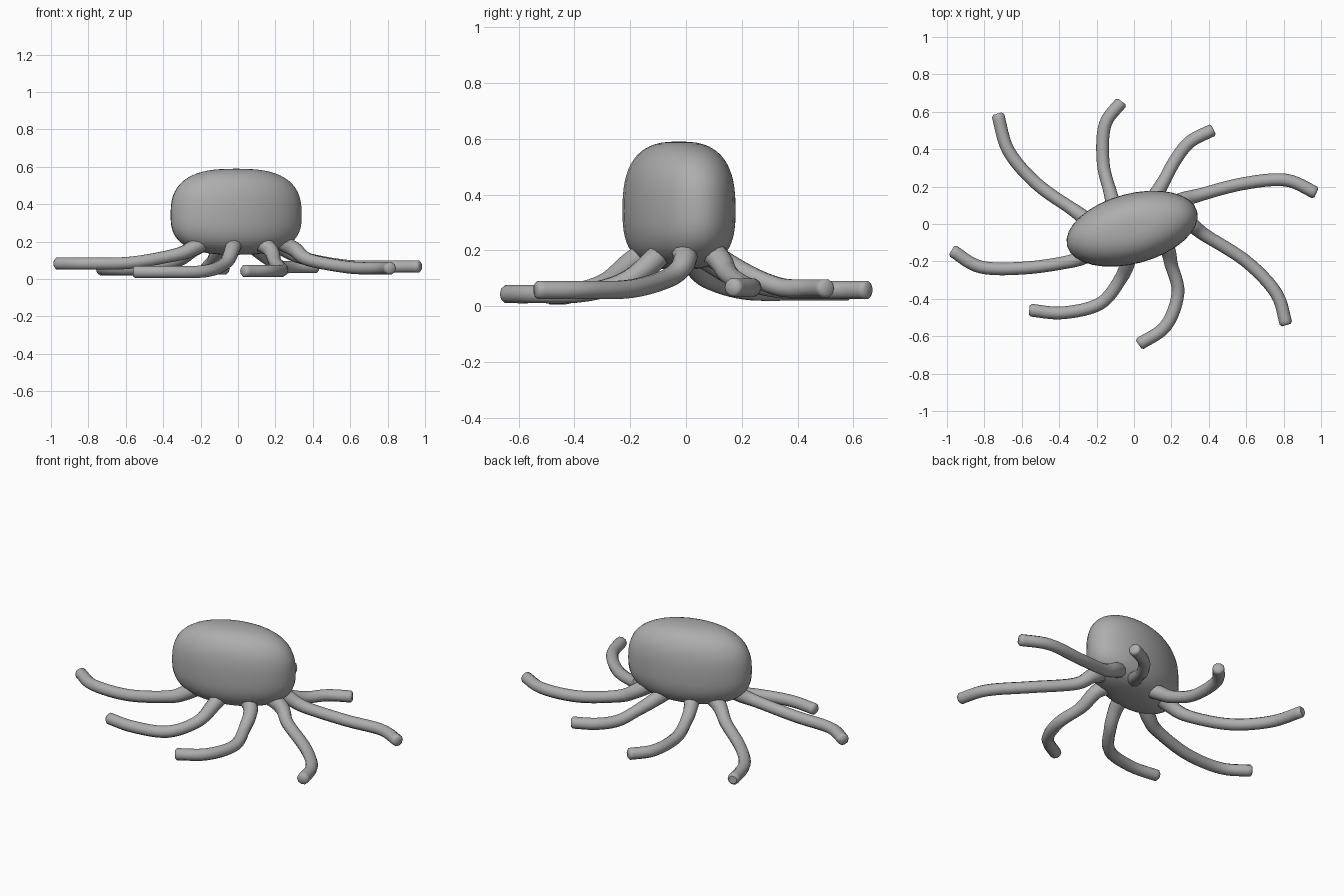
import bpy, bmesh, math
from mathutils import Vector

if "Cube" in bpy.data.objects:
    bpy.data.objects.remove(bpy.data.objects["Cube"])

grey = bpy.data.materials.new("soft grey")
grey.diffuse_color = (0.42, 0.42, 0.42, 1)
grey.use_nodes = True
grey.node_tree.nodes["Principled BSDF"].inputs["Base Color"].default_value = grey.diffuse_color
tilt = math.radians(15)


def catmull(pts, t):
    """Smooth point at parameter t (in control-point units)."""
    i = min(int(t), len(pts) - 2)
    f = t - i
    p1, p2 = pts[i], pts[i + 1]
    p0 = pts[i - 1] if i else p1 * 2 - p2
    p3 = pts[i + 2] if i + 2 < len(pts) else p2 * 2 - p1
    return 0.5 * (2 * p1 + (p2 - p0) * f + (2 * p0 - 5 * p1 + 4 * p2 - p3) * f ** 2
                  + (3 * p1 - p0 - 3 * p2 + p3) * f ** 3)


def loft(name, rings):
    """Skin a list of equal-length rings and cap both ends."""
    bm = bmesh.new()
    loops = [[bm.verts.new(p) for p in ring] for ring in rings]
    n = len(loops[0])
    for a, b in zip(loops, loops[1:]):
        for k in range(n):
            bm.faces.new((a[k], a[(k + 1) % n], b[(k + 1) % n], b[k]))
    bm.faces.new(loops[0])
    bm.faces.new(loops[-1])
    bmesh.ops.recalc_face_normals(bm, faces=bm.faces)
    mesh = bpy.data.meshes.new(name)
    bm.to_mesh(mesh)
    bm.free()
    mesh.materials.append(grey)
    obj = bpy.data.objects.new(name, mesh)
    bpy.context.collection.objects.link(obj)
    bpy.ops.object.select_all(action='DESELECT')
    obj.select_set(True)
    bpy.context.view_layer.objects.active = obj
    bpy.ops.object.shade_smooth_by_angle(angle=math.radians(50))


# Body: tilted oval cross-sections under a superellipse dome, shallower below
def body_ring(angle, power=2 / 2.7):
    s = max(math.cos(angle), 0.01) ** power
    h = math.copysign(abs(math.sin(angle)) ** power, angle)
    z = 0.34 + h * (0.25 if h > 0 else 0.21)
    ring = []
    for k in range(32):
        a = math.tau * k / 32
        u, v = 0.36 * s * math.cos(a), 0.187 * s * math.sin(a)
        ring.append((-0.01 + u * math.cos(tilt) - v * math.sin(tilt),
                     -0.025 + u * math.sin(tilt) + v * math.cos(tilt), z))
    return ring


loft("body", [body_ring(math.radians(a)) for a in range(90, -91, -6)])

# Tentacles: resting height, then plan points from the body edge to the tip
tentacles = {
    "left_tentacle": (0.083, [(-.25, -.165), (-.34, -.2), (-.58, -.235),
                              (-.82, -.23), (-.975, -.14)]),
    "front_left_tentacle": (0.038, [(-.03, -.19), (-.07, -.29), (-.18, -.425),
                                    (-.38, -.475), (-.56, -.46)]),
    "front_tentacle": (0.043, [(.17, -.12), (.2, -.22), (.235, -.37),
                               (.17, -.545), (.025, -.645)]),
    "front_right_tentacle": (0.058, [(.3, -.005), (.38, -.06), (.6, -.2),
                                     (.76, -.37), (.815, -.54)]),
    "right_tentacle": (0.067, [(.25, .125), (.35, .155), (.58, .215),
                               (.81, .235), (.975, .165)]),
    "back_right_tentacle": (0.064, [(.1, .13), (.16, .23), (.22, .34),
                                    (.3, .44), (.425, .505)]),
    "back_tentacle": (0.058, [(-.1, .09), (-.13, .18), (-.165, .33),
                              (-.155, .53), (-.065, .655)]),
    "back_left_tentacle": (0.052, [(-.24, .02), (-.33, .08), (-.52, .215),
                                   (-.67, .39), (-.73, .59)]),
}
SIDES, STEPS = 10, 6
for name, (rest, plan) in tentacles.items():
    # each tentacle starts inside the body and drops to its resting height
    start = Vector(plan[0]) + (Vector((-0.01, -0.025)) - Vector(plan[0])).normalized() * 0.1
    drop = (0.215, 0.16, rest + 0.045, rest + 0.004, rest, rest)
    pts = [Vector((p[0], p[1], z)) for p, z in zip([start] + plan, drop)]
    last = len(pts) - 1
    rings = []
    for t in [i / STEPS for i in range(last * STEPS)] + [last - 0.06, last]:
        c = catmull(pts, t)
        d = (catmull(pts, min(t + 0.05, last)) - catmull(pts, max(t - 0.05, 0))).normalized()
        side = d.cross(Vector((0, 0, 1))).normalized()
        up = side.cross(d)
        r = 0.034 + 0.014 * max(0, 1 - t / 2.2)      # thicker at the root
        if t == last:
            r = 0.024                                # blunt rounded tip
        rings.append([c + r * (math.cos(math.tau * k / SIDES) * side
                               + math.sin(math.tau * k / SIDES) * up) for k in range(SIDES)])
    loft(name, rings)
